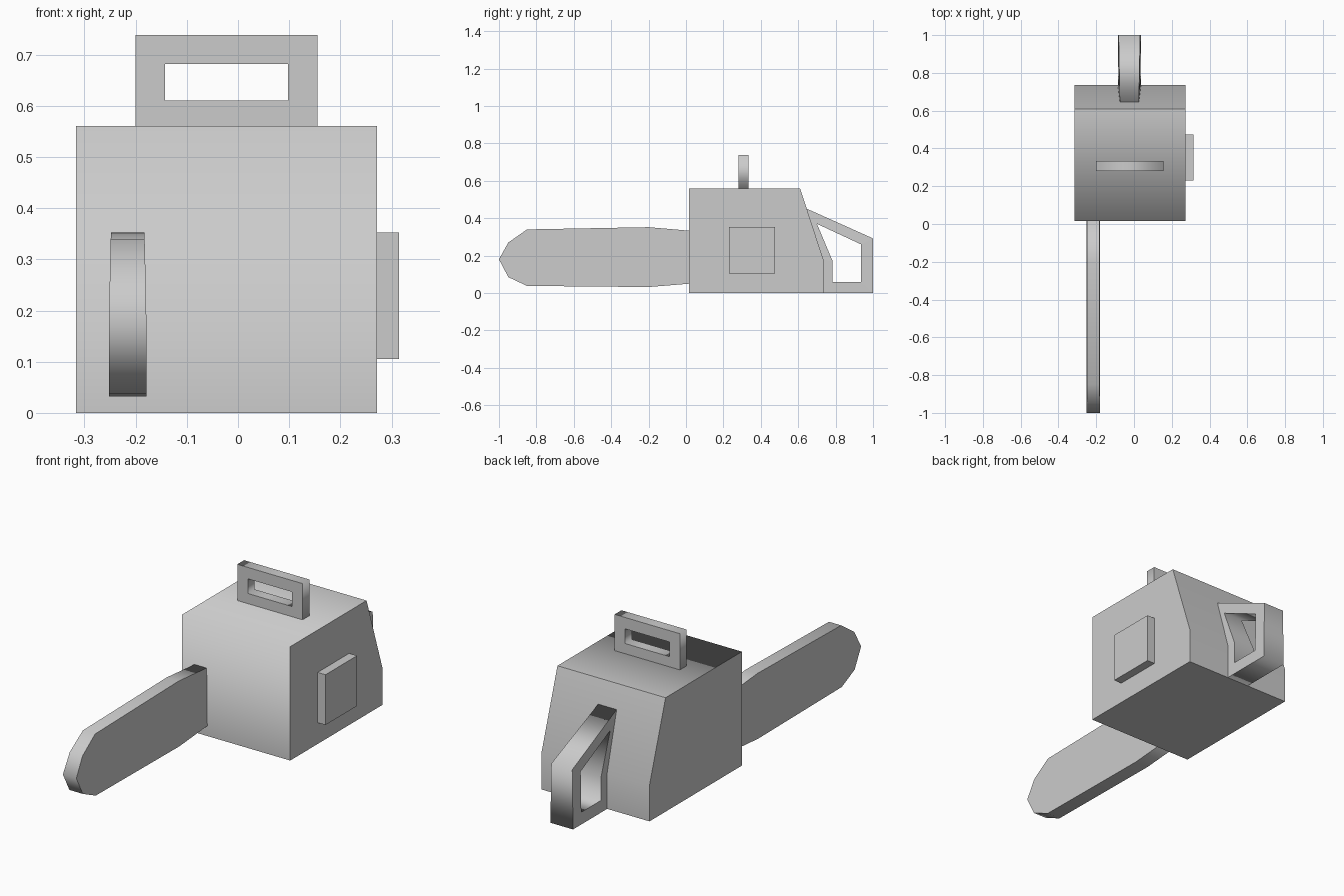
import bpy, bmesh
from mathutils import Vector

if "Cube" in bpy.data.objects:
    bpy.data.objects.remove(bpy.data.objects["Cube"])

grey = bpy.data.materials.new("light_grey")
grey.diffuse_color = (0.6, 0.6, 0.6, 1)
grey.use_nodes = True
grey.node_tree.nodes["Principled BSDF"].inputs["Base Color"].default_value = grey.diffuse_color


def prism(name, outer, lo, hi, axis='X', hole=None, flat=(), sharp=(), taper=None):
    """Extrude a profile along an axis; an optional hole has as many points as
    the outline. Rim faces are smooth except those in flat; corners listed in
    sharp stay creased; taper(z) scales the thickness."""
    bm = bmesh.new()

    def ring(points, depth):
        verts = []
        for u, z in points:
            mid = (lo + hi) / 2
            d = mid + (depth - mid) * (taper(z) if taper else 1)
            verts.append(bm.verts.new(Vector((d, u, z) if axis == 'X' else (u, d, z))))
        return verts

    def rim(a, b, flat_ids=()):
        n = len(a)
        for i in range(n):
            j = (i + 1) % n
            f = bm.faces.new((a[i], a[j], b[j], b[i]))
            f.smooth = i not in flat_ids

    a, b = ring(outer, lo), ring(outer, hi)
    rim(a, b, flat)
    for i in sharp:
        bm.edges.get((a[i], b[i])).smooth = False
    if hole:
        c, d = ring(hole, lo), ring(hole, hi)
        rim(c, d)
        rim(a, c, range(len(a)))
        rim(b, d, range(len(b)))
    else:
        bm.faces.new(a)
        bm.faces.new(b)
    # Cap outlines stay crisp
    for e in bm.edges:
        if any(not f.smooth for f in e.link_faces):
            e.smooth = False
    bmesh.ops.recalc_face_normals(bm, faces=bm.faces)
    mesh = bpy.data.meshes.new(name)
    bm.to_mesh(mesh)
    bm.free()
    mesh.materials.append(grey)
    obj = bpy.data.objects.new(name, mesh)
    bpy.context.collection.objects.link(obj)
    return obj


def rect(u0, u1, z0, z1):
    return [(u0, z0), (u0, z1), (u1, z1), (u1, z0)]


# Motor housing with sloping back
prism("motor_housing",
      [(0.017, 0), (0.017, 0.56), (0.61, 0.56), (0.735, 0.177), (0.735, 0)],
      -0.316, 0.272, flat=(4,), sharp=(2,))

# Square cover on the right side
prism("side_cover", rect(0.23, 0.475, 0.105, 0.352), 0.272, 0.315, flat=range(4))

# Carrying handle on top
prism("top_handle", rect(-0.2, 0.155, 0.56, 0.738), 0.28, 0.333, axis='Y',
      hole=rect(-0.143, 0.098, 0.61, 0.682))

# Guide bar, slightly thinner towards its upper edge
prism("guide_bar",
      [(-1, 0.18), (-0.95, 0.27), (-0.85, 0.34), (-0.2, 0.352), (0.02, 0.333),
       (0.02, 0.05), (-0.2, 0.032), (-0.85, 0.038), (-0.95, 0.085)],
      -0.252, -0.179,
      taper=lambda z: 1 - 0.1 * max(0, z - 0.2) / 0.15)

# Rear grip, a closed loop behind the housing
prism("rear_grip",
      [(0.643, 0.452), (1, 0.292), (1, 0), (0.735, 0), (0.735, 0.177)],
      -0.086, 0.037,
      hole=[(0.70, 0.37), (0.936, 0.26), (0.936, 0.06), (0.783, 0.06), (0.783, 0.173)],
      taper=lambda z: 1 - 0.18 * max(0, z - 0.18) / 0.27)
